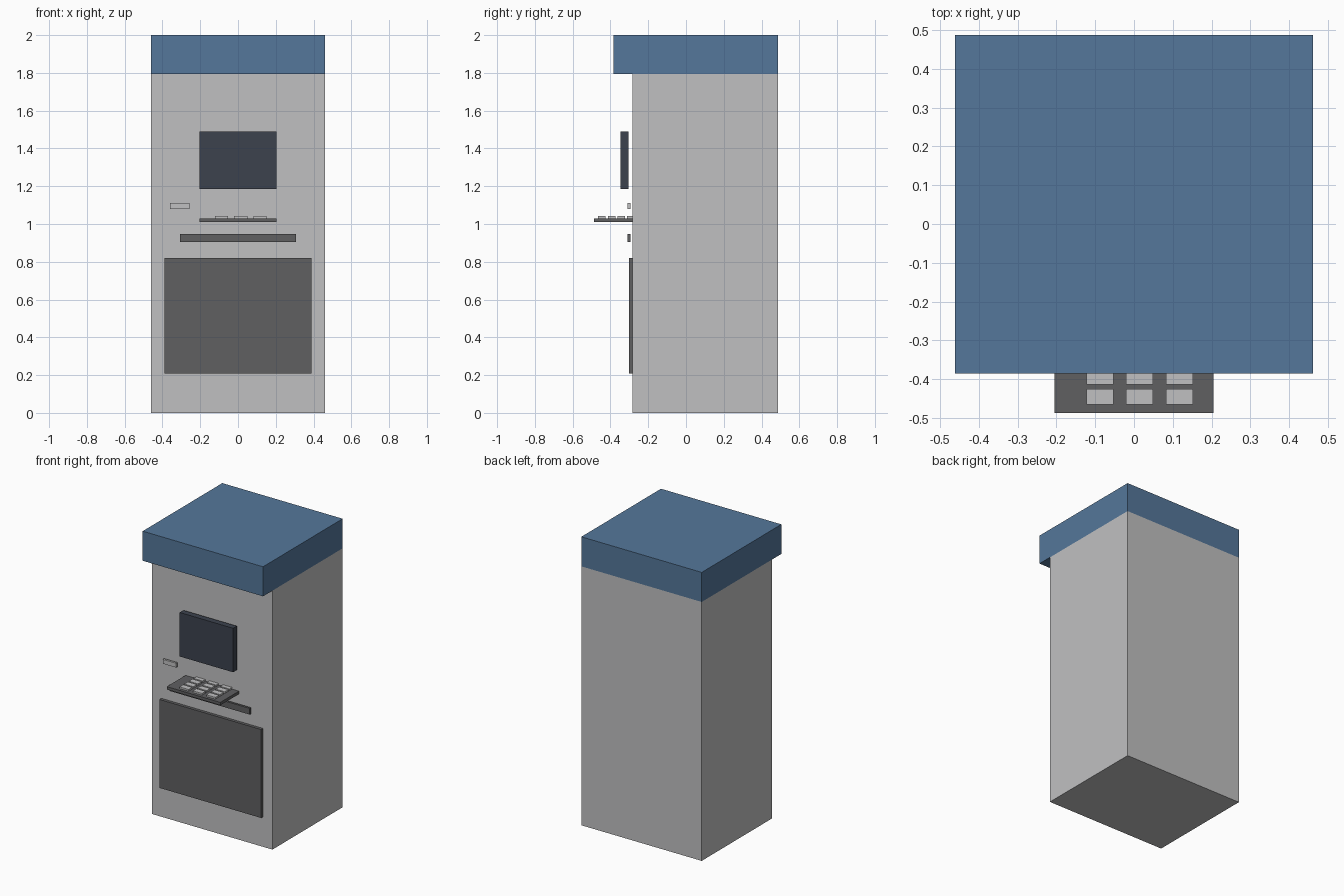
import bpy

cube = bpy.data.objects.get("Cube")
if cube:
    bpy.data.objects.remove(cube, do_unlink=True)


def material(name, r, g, b):
    mat = bpy.data.materials.new(name)
    mat.use_nodes = True
    mat.diffuse_color = (r, g, b, 1)
    mat.node_tree.nodes["Principled BSDF"].inputs["Base Color"].default_value = (r, g, b, 1)
    return mat


light_grey = material("light_grey", 0.53, 0.53, 0.535)
dark_grey = material("dark_grey", 0.115, 0.115, 0.12)
blue = material("blue", 0.09, 0.185, 0.325)
glass = material("dark_glass", 0.045, 0.055, 0.076)


def box(name, mat, x, y, z):
    """Box between the (low, high) limits on each axis."""
    spans = (x, y, z)
    bpy.ops.mesh.primitive_cube_add(size=1, location=[(a + b) / 2 for a, b in spans])
    obj = bpy.context.object
    obj.name = name
    obj.scale = [b - a for a, b in spans]
    bpy.ops.object.transform_apply(location=False, rotation=False, scale=True)
    obj.data.materials.append(mat)
    return obj


FRONT, BACK, HALF = -0.282, 0.487, 0.4615

# Cabinet and overhanging canopy
box("cabinet", light_grey, (-HALF, HALF), (FRONT, BACK), (0, 1.795))
box("canopy", blue, (-HALF, HALF), (-0.385, BACK), (1.795, 2))

# Front fittings
box("screen", glass, (-0.205, 0.205), (-0.346, -0.305), (1.185, 1.49))
box("card_slot", light_grey, (-0.36, -0.258), (-0.31, -0.295), (1.08, 1.11))
box("cash_slot", dark_grey, (-0.307, 0.307), (-0.31, -0.295), (0.905, 0.948))
box("lower_panel", dark_grey, (-0.39, 0.39), (-0.303, FRONT), (0.208, 0.821))

# Keypad shelf with its grid of keys
box("keypad_shelf", dark_grey, (-0.205, 0.205), (-0.487, FRONT), (1.01, 1.03))
for row in range(4):
    for col in range(3):
        x = -0.123 + col * 0.1026
        y = -0.465 + row * 0.0513
        box(f"key_{row + 1}_{col + 1}", light_grey,
            (x, x + 0.07), (y, y + 0.04), (1.029, 1.042))
